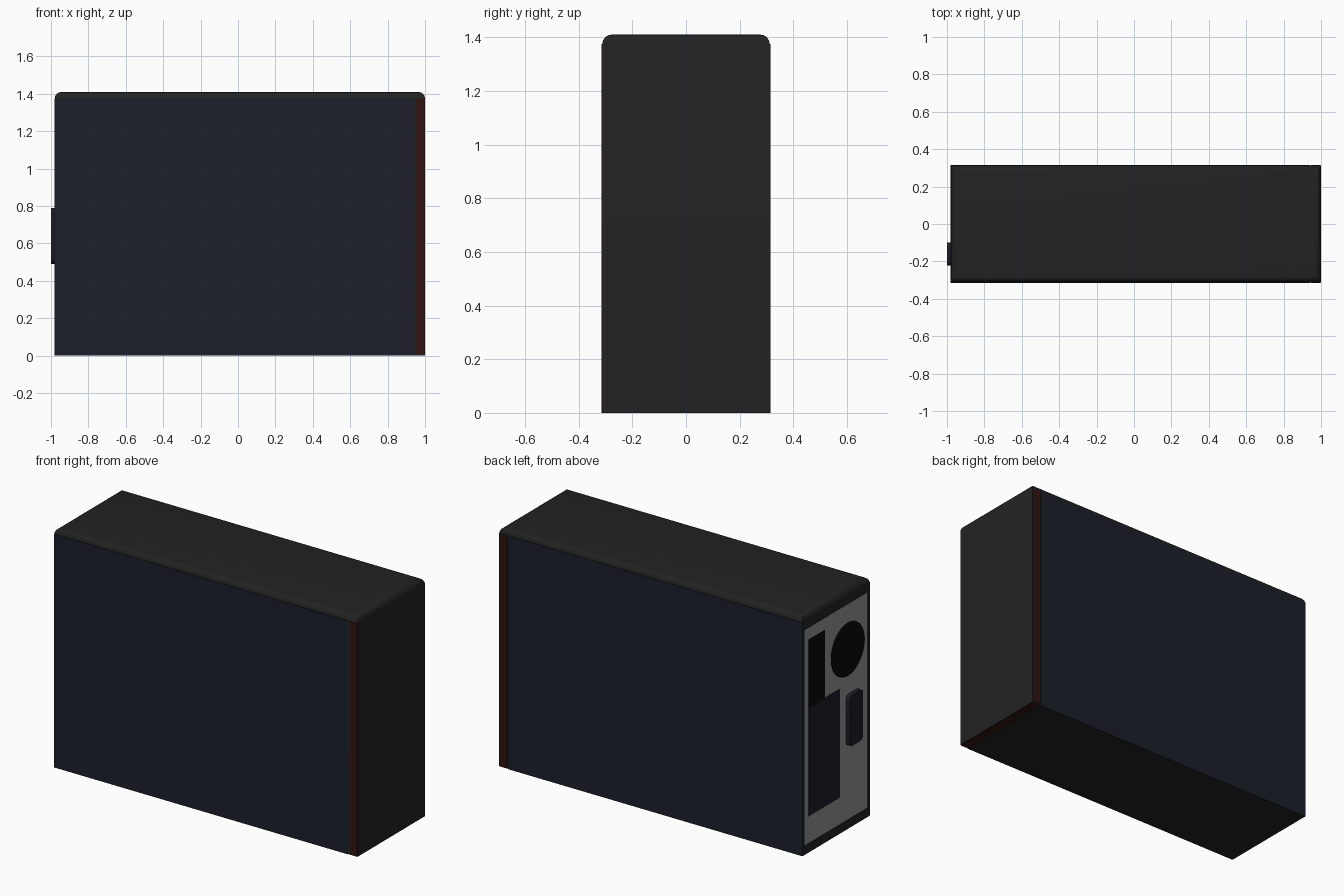
import bpy, bmesh, math

if "Cube" in bpy.data.objects:
    bpy.data.objects.remove(bpy.data.objects["Cube"])

def mat(name, rgb):
    m = bpy.data.materials.new(name)
    m.diffuse_color = (*rgb, 1)
    m.use_nodes = True
    m.node_tree.nodes["Principled BSDF"].inputs["Base Color"].default_value = m.diffuse_color
    return m

BLACK = mat("black_plastic", (0.016, 0.016, 0.016))
NAVY = mat("navy_steel", (0.012, 0.014, 0.023))
RED = mat("dark_red_trim", (0.03, 0.007, 0.005))
HOLE = mat("vent_black", (0.003, 0.003, 0.003))
PURPLE = mat("purple_plastic", (0.014, 0.011, 0.022))
GREY = mat("back_grey", (0.3, 0.3, 0.3))

def box(name, x, y, z, m, pick=None, r=0.0, segs=4):
    """Box from (min, max) ranges; edges chosen by pick(v1, v2) are rounded."""
    bm = bmesh.new()
    bmesh.ops.create_cube(bm, size=1)
    for v in bm.verts:
        v.co = [a + (c + 0.5) * (b - a) for c, (a, b) in zip(v.co, (x, y, z))]
    if pick:
        edges = [e for e in bm.edges if pick(e.verts[0].co, e.verts[1].co)]
        bmesh.ops.bevel(bm, geom=edges, offset=r, segments=segs, profile=0.5, affect='EDGES')
    me = bpy.data.meshes.new(name)
    bm.to_mesh(me)
    bm.free()
    ob = bpy.data.objects.new(name, me)
    bpy.context.collection.objects.link(ob)
    me.materials.append(m)
    return ob

def smooth(ob):
    bpy.ops.object.select_all(action='DESELECT')
    ob.select_set(True)
    bpy.context.view_layer.objects.active = ob
    bpy.ops.object.shade_smooth_by_angle(angle=math.radians(35))

# Case shell with rounded top rim and a shallow recess at the back
shell = box("case_shell", (-0.98, 1.0), (-0.312, 0.312), (0.002, 1.41), BLACK,
            lambda a, b: min(a.z, b.z) > 1.4, 0.035)
cutter = box("back_recess_cutter", (-1.1, -0.972), (-0.298, 0.298), (0.05, 1.325), BLACK)
cutter.hide_render = True
cut = shell.modifiers.new("back_recess", 'BOOLEAN')
cut.object = cutter
cut.solver = 'EXACT'
bpy.context.view_layer.objects.active = shell
bpy.ops.object.modifier_apply(modifier="back_recess")
bpy.data.objects.remove(cutter)
smooth(shell)

# Side panels and red trim, mirrored left and right
for side, s in (("left", 1), ("right", -1)):
    y = tuple(sorted((s * 0.305, s * 0.315)))
    box(f"side_panel_{side}", (-0.98, 0.94), y, (0.0, 1.375), NAVY)
    box(f"red_trim_{side}", (0.947, 0.997), y, (0.01, 1.375), RED)

# Bottom plate and the red trim passing under the front
box("bottom_plate", (-0.98, 0.94), (-0.31, 0.31), (0.0, 0.01), BLACK)
box("red_trim_bottom", (0.947, 0.997), (-0.312, 0.312), (0.0, 0.012), RED)

# Back panel with its openings
box("back_panel", (-0.974, -0.97), (-0.298, 0.298), (0.05, 1.325), GREY)
box("port_opening", (-0.976, -0.972), (0.10, 0.25), (0.85, 1.25), HOLE)
box("expansion_slots", (-0.977, -0.972), (-0.04, 0.25), (0.21, 0.85), PURPLE)

# Round fan vent
bpy.ops.mesh.primitive_cylinder_add(vertices=32, radius=0.157, depth=0.004,
                                    location=(-0.974, -0.115, 1.055),
                                    rotation=(0, math.pi / 2, 0))
vent = bpy.context.object
vent.name = "fan_vent"
vent.data.materials.append(HOLE)
smooth(vent)

# Raised power socket with rounded upper corners
socket = box("power_socket", (-1.0, -0.972), (-0.222, -0.098), (0.49, 0.79), PURPLE,
             lambda a, b: abs(a.x - b.x) > 0.01, 0.025, 3)
smooth(socket)
